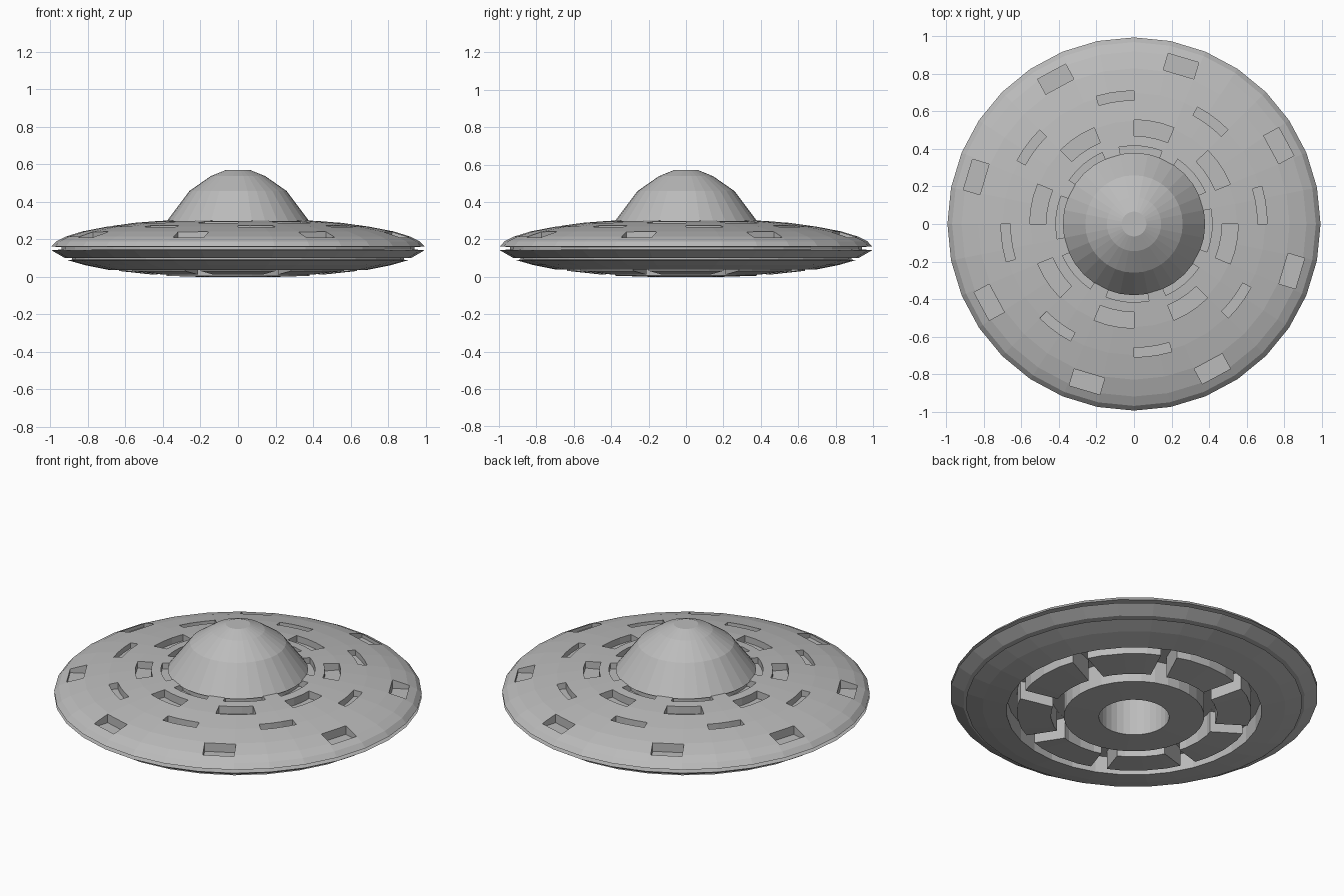
import bpy, bmesh, math
from math import radians, sin, cos, pi

if "Cube" in bpy.data.objects:
    bpy.data.objects.remove(bpy.data.objects["Cube"])

SIDES = 32
grey = bpy.data.materials.new("hull_grey")
grey.diffuse_color = (0.5, 0.5, 0.5, 1)
grey.use_nodes = True
grey.node_tree.nodes["Principled BSDF"].inputs["Base Color"].default_value = grey.diffuse_color


def finish(bm, name):
    bmesh.ops.remove_doubles(bm, verts=bm.verts, dist=1e-5)
    bmesh.ops.recalc_face_normals(bm, faces=bm.faces)
    me = bpy.data.meshes.new(name)
    bm.to_mesh(me)
    bm.free()
    ob = bpy.data.objects.new(name, me)
    bpy.context.collection.objects.link(ob)
    me.materials.append(grey)
    return ob


def lathe(name, profile, closed=False):
    """Spin an (r, z) profile round the z axis."""
    bm = bmesh.new()
    vs = [bm.verts.new((r, 0, z)) for r, z in profile]
    n = len(vs)
    es = [bm.edges.new((vs[i], vs[(i + 1) % n])) for i in range(n if closed else n - 1)]
    bmesh.ops.spin(bm, geom=vs + es, cent=(0, 0, 0), axis=(0, 0, 1),
                   angle=2 * pi, steps=SIDES, use_merge=True)
    return finish(bm, name)


def prism(bm, outline, z0, z1):
    low = [bm.verts.new((x, y, z0)) for x, y in outline]
    high = [bm.verts.new((x, y, z1)) for x, y in outline]
    bm.faces.new(low[::-1])
    bm.faces.new(high)
    n = len(outline)
    for i in range(n):
        j = (i + 1) % n
        bm.faces.new((low[i], low[j], high[j], high[i]))


def sector(r0, r1, a0, a1, steps=3):
    angs = [radians(a0 + (a1 - a0) * i / steps) for i in range(steps + 1)]
    return ([(r1 * cos(a), r1 * sin(a)) for a in angs]
            + [(r0 * cos(a), r0 * sin(a)) for a in reversed(angs)])


def box(r0, r1, half, ang):
    a = radians(ang)
    return [(r * cos(a) - t * sin(a), r * sin(a) + t * cos(a))
            for r, t in ((r0, -half), (r1, -half), (r1, half), (r0, half))]


def cut(target, cutter):
    cutter.hide_render = True
    mod = target.modifiers.new("cut", 'BOOLEAN')
    mod.operation = 'DIFFERENCE'
    mod.solver = 'EXACT'
    mod.object = cutter
    bpy.context.view_layer.objects.active = target
    bpy.ops.object.modifier_apply(modifier=mod.name)
    bpy.data.objects.remove(cutter)


# Saucer: upper shell, rim groove, lower shell and central shaft
saucer = lathe("saucer_hull", [
    (0, 0.302), (0.38, 0.302), (0.55, 0.289), (0.70, 0.268), (0.83, 0.243),
    (0.92, 0.215), (0.97, 0.19), (0.995, 0.162), (0.94, 0.16), (0.94, 0.147),
    (0.995, 0.142), (0.925, 0.102), (0.885, 0.102), (0.885, 0.092), (0.91, 0.09),
    (0.82, 0.064), (0.69, 0.038), (0.45, 0.012), (0.38, 0.006), (0.19, 0),
    (0.19, 0.25), (0, 0.25)])

# Pockets in the upper shell, four rings of eight
bm = bmesh.new()
for k in range(8):
    a = 45 * k
    prism(bm, sector(0.36, 0.417, a - 21, a + 11, 4), 0.265, 0.5)
    prism(bm, sector(0.47, 0.556, a - 22.5, a), 0.25, 0.5)
    prism(bm, sector(0.66, 0.71, a, a + 16.5), 0.235, 0.5)
    prism(bm, box(0.832, 0.924, 0.085, a + 28.4), 0.19, 0.5)
cut(saucer, finish(bm, "pocket_cutter"))

# Ring grooves and radial slots underneath
for r0, r1 in ((0.38, 0.45), (0.635, 0.69)):
    cut(saucer, lathe("ring_cutter", [(r0, -0.1), (r1, -0.1), (r1, 0.14), (r0, 0.14)], True))
bm = bmesh.new()
for k in range(8):
    prism(bm, box(0.42, 0.66, 0.045, 22.5 + 45 * k), -0.1, 0.139)
cut(saucer, finish(bm, "slot_cutter"))

# Cabin dome
lathe("cabin_dome", [(0, 0.57), (0.066, 0.57), (0.145, 0.538), (0.26, 0.458),
                     (0.38, 0.298), (0, 0.298)])
